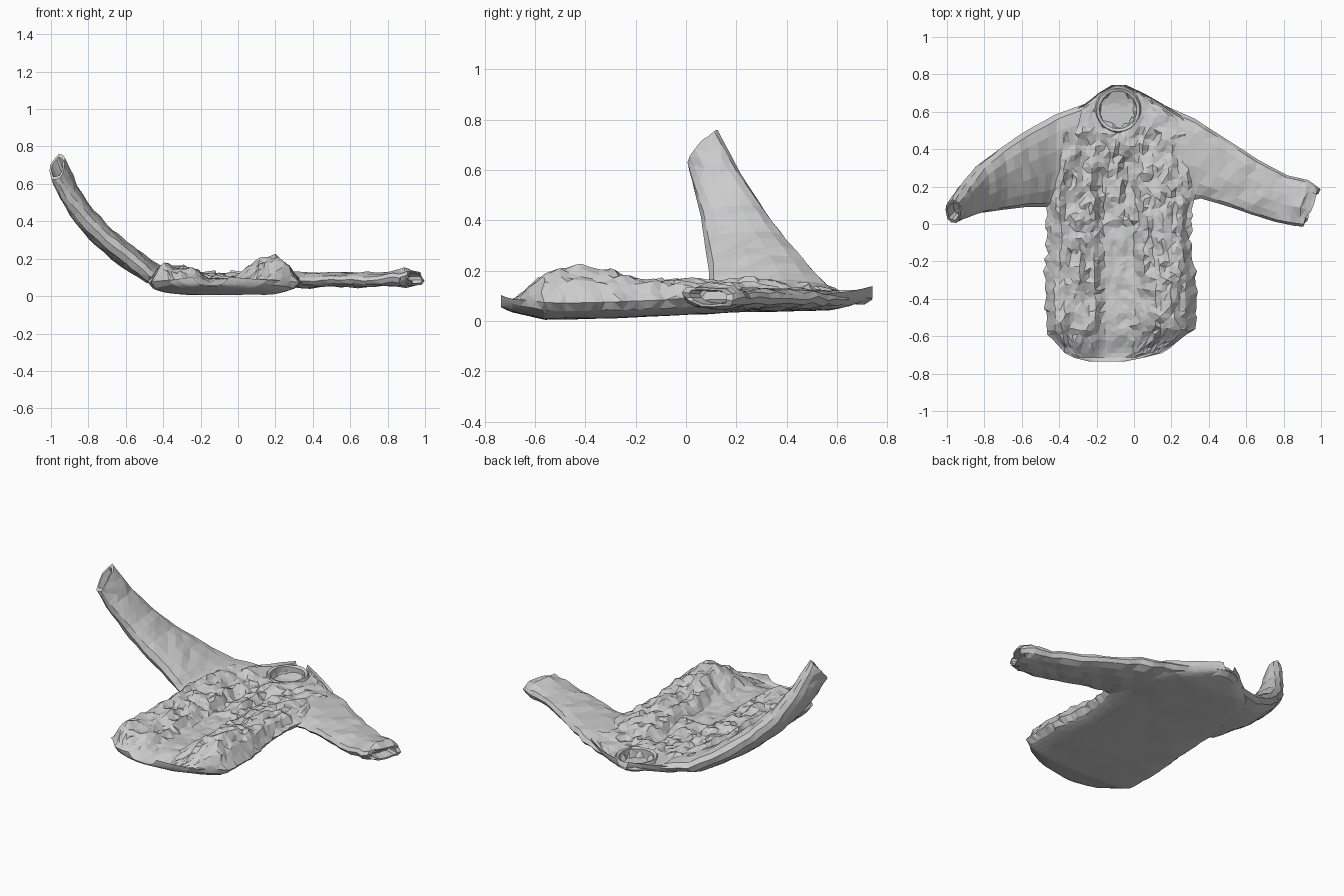
import bpy, bmesh, math, random
from mathutils import Vector, noise

if "Cube" in bpy.data.objects:
    bpy.data.objects.remove(bpy.data.objects["Cube"])

random.seed(4)


def lerp_table(t, table):
    """Piecewise-linear lookup; each row is (key, value, ...)."""
    if t <= table[0][0]:
        return table[0][1:]
    for a, b in zip(table, table[1:]):
        if t <= b[0]:
            f = (t - a[0]) / (b[0] - a[0])
            return tuple(p + (q - p) * f for p, q in zip(a[1:], b[1:]))
    return table[-1][1:]


def loft(name, rings, cap_start=True, cap_end=True, split=None):
    """Faceted skin through closed rings of equal length."""
    bm = bmesh.new()
    vs = [[bm.verts.new(p) for p in r] for r in rings]
    n = len(rings[0])
    for a, b in zip(vs, vs[1:]):
        for i in range(n):
            j = (i + 1) % n
            bm.faces.new((a[i], a[j], b[j], b[i]))
    for ring, on in ((vs[0], cap_start), (vs[-1], cap_end)):
        if not on:
            continue
        if split:  # flat rings: strip between upper and lower halves
            for i in range(split):
                quad = [ring[i], ring[i + 1], ring[(n - i - 1) % n], ring[(n - i) % n]]
                bm.faces.new(list(dict.fromkeys(quad)))
        else:
            bm.faces.new(ring)
    bmesh.ops.triangulate(bm, faces=bm.faces[:], quad_method='SHORT_EDGE')
    bmesh.ops.recalc_face_normals(bm, faces=bm.faces[:])
    me = bpy.data.meshes.new(name)
    bm.to_mesh(me)
    bm.free()
    ob = bpy.data.objects.new(name, me)
    bpy.context.collection.objects.link(ob)
    return ob


# Torso: y, left edge, right edge, underside height, thickness scale
OUTLINE = [(-.735, -.24, -.05, .055, .04), (-.715, -.32, .05, .045, .08),
           (-.69, -.37, .15, .035, .35), (-.62, -.43, .26, .02, .85),
           (-.56, -.475, .325, .006, 1), (-.3, -.48, .335, .01, 1),
           (-.1, -.465, .30, .02, 1), (.08, -.475, .31, .03, 1),
           (.2, -.47, .34, .035, .95), (.35, -.45, .34, .038, .9),
           (.48, -.42, .32, .04, .95), (.58, -.36, .25, .045, .95),
           (.65, -.25, .14, .06, .75), (.7, -.19, .05, .075, .5),
           (.742, -.12, -.04, .09, .15)]
# Front surface height across x: raised panels either side of the opening
PANELS = [(-.48, .13), (-.38, .15), (-.28, .135), (-.21, .12), (-.17, .085),
          (.0, .085), (.04, .125), (.14, .145), (.26, .135), (.34, .115)]


def front_height(x, y):
    h = lerp_table(x, PANELS)[0]
    if y > .25:  # yoke is flatter
        h += (.115 - h) * min(1, (y - .25) / .2)
    h += .06 * math.exp(-((x - .18) / .13) ** 2 - ((y + .42) / .2) ** 2)
    h += .035 * math.exp(-((x + .40) / .1) ** 2 - ((y - .42) / .16) ** 2)
    calm = .35 if (-.18 < x < .01 and y < 0) or y > .5 else 1
    fold = noise.noise(Vector((x * 13, y * 4, 3.1)))
    fine = noise.noise(Vector((x * 22, y * 17, 8.7)))
    h += calm * (.05 * (.35 - abs(fold)) + .03 * fine)
    if abs(x + .09) < .035 and 0 < y < .46:  # buttoned strip
        h += .012
    d = math.hypot(x + .085, y - .61)
    if d < .1:  # neck opening
        h = .068
    return h


NU, NV = 30, 44
ys = [-.735, -.715, -.69] + [-.66 + 1.36 * i / NV for i in range(NV + 1)] + [.742]
rings = []
for k, y0 in enumerate(ys):
    top, bottom = [], []
    inner = 3 < k < len(ys) - 3
    for i in range(NU + 1):
        side = i in (0, NU)
        y = y0 + (random.uniform(-.011, .011) if inner else 0)
        left, right, zb, scale = lerp_table(y, OUTLINE)
        u = -1 + 2 * i / NU
        if not side:
            u += random.uniform(-.018, .018)
        x = left + (right - left) * (u + 1) / 2
        if side and y < .1 and inner:
            x += random.uniform(-.012, .012)
        under = zb + .045 * abs(u) ** 5 + .006 * noise.noise(Vector((x * 6, y * 6, 1)))
        under = max(under, 0)
        edge = min(1, (1 - abs(u)) / .14) ** .6 if not side else 0
        z = under + max(.006, (front_height(x, y) - under) * scale) * edge
        if side:
            z = under + .02 * scale
        top.append((x, y, z))
        if not side:
            bottom.append((x, y, under))
    rings.append(top + bottom[::-1])
loft("jacket_body", rings, split=NU)


def sleeve(name, stations, sides=14, steps=3, rough=.008):
    """Flattened tube; station = rear edge, front edge, half thickness."""
    secs = []
    for (a, b, t), (a2, b2, t2) in zip(stations, stations[1:]):
        for s in range(steps):
            f = s / steps
            secs.append((Vector(a).lerp(Vector(a2), f), Vector(b).lerp(Vector(b2), f), t + (t2 - t) * f))
    a, b, t = stations[-1]
    secs.append((Vector(a), Vector(b), t))
    mids = [(a + b) / 2 for a, b, _ in secs]
    out = []
    for k, (a, b, t) in enumerate(secs):
        along = mids[min(k + 1, len(mids) - 1)] - mids[max(k - 1, 0)]
        half = (a - b) / 2
        n = along.cross(half).normalized()
        if n.z < 0:
            n = -n
        ring = []
        for i in range(sides):
            w = 2 * math.pi * i / sides
            p = mids[k] + half * math.cos(w) + n * t * math.copysign(abs(math.sin(w)) ** .75, math.sin(w))
            amp = rough * (1.7 if k > len(secs) - 5 else 1)
            p += n * amp * 1.6 * noise.noise(p * 14)
            p += along.normalized() * random.uniform(-amp, amp) * .8
            ring.append(p)
        out.append(ring)
    # Cuff opening turned inward
    tip = (mids[-1] - mids[-2]).normalized()
    for shrink, depth in ((.75, 0), (.62, .07)):
        out.append([mids[-1].lerp(p, shrink) - tip * depth for p in out[len(secs) - 1]])
    return loft(name, out, cap_start=False)


# Raised sleeve
sleeve("raised_sleeve", [
    ((-.27, .64, .10), (-.43, .10, .09), .04),
    ((-.42, .585, .12), (-.48, .09, .11), .055),
    ((-.60, .485, .22), (-.58, .09, .20), .062),
    ((-.72, .40, .32), (-.71, .075, .30), .062),
    ((-.82, .315, .435), (-.82, .06, .41), .06),
    ((-.90, .215, .59), (-.92, .03, .53), .052),
    ((-.955, .125, .76), (-.975, .01, .62), .042)], rough=.005)

# Flat sleeve
sleeve("flat_sleeve", [
    ((.13, .65, .085), (.29, .13, .085), .035),
    ((.32, .565, .09), (.36, .135, .085), .042),
    ((.50, .45, .088), (.50, .095, .085), .038),
    ((.66, .345, .088), (.63, .05, .085), .038),
    ((.82, .26, .09), (.76, .01, .09), .038),
    ((.93, .235, .09), (.86, -.01, .10), .045),
    ((.99, .19, .08), (.905, -.015, .11), .038)], rough=.008)

# Collar band round the neck opening
collar = []
for k in range(21):
    w = 2 * math.pi * k / 20
    c = Vector((-.085 + .112 * math.cos(w), .61 + .112 * math.sin(w), .098))
    out_dir = Vector((math.cos(w), math.sin(w), 0))
    collar.append([c + out_dir * dx + Vector((0, 0, dz + random.uniform(-.003, .003)))
                   for dx, dz in ((-.012, -.03), (-.012, .018), (.004, .024), (.02, -.01))])
collar[-1] = collar[0]
loft("collar", collar, cap_start=False, cap_end=False)
